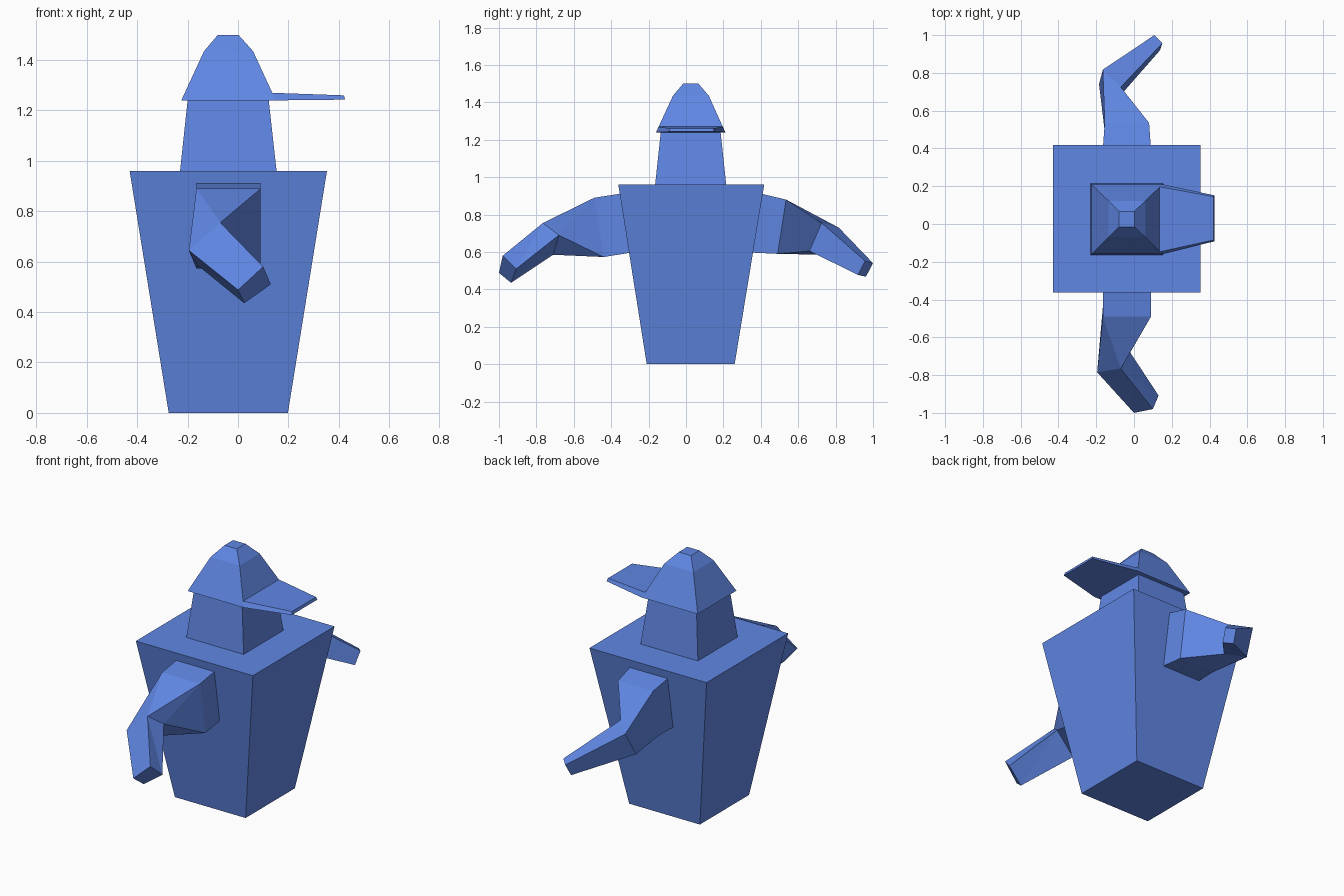
import bpy, bmesh

cube = bpy.data.objects.get("Cube")
if cube:
    bpy.data.objects.remove(cube, do_unlink=True)

blue = bpy.data.materials.new("soft blue")
blue.use_nodes = True
color = (0.117, 0.242, 0.775, 1)
blue.diffuse_color = color
blue.node_tree.nodes["Principled BSDF"].inputs["Base Color"].default_value = color


def loft(name, rings, split=False):
    """Skin a closed flat-faced solid through matching four-corner rings."""
    bm = bmesh.new()
    loops = [[bm.verts.new(p) for p in ring] for ring in rings]
    for a, b in zip(loops, loops[1:]):
        for i in range(4):
            j = (i + 1) % 4
            if split:
                bm.faces.new((a[i], a[j], b[j]))
                bm.faces.new((a[i], b[j], b[i]))
            else:
                bm.faces.new((a[i], a[j], b[j], b[i]))
    bm.faces.new(loops[0])
    bm.faces.new(loops[-1])
    bmesh.ops.recalc_face_normals(bm, faces=bm.faces)
    mesh = bpy.data.meshes.new(name)
    bm.to_mesh(mesh)
    bm.free()
    mesh.materials.append(blue)
    obj = bpy.data.objects.new(name, mesh)
    bpy.context.collection.objects.link(obj)
    return obj


def level(z, x0, x1, y0, y1):
    """Horizontal rectangle at height z."""
    return [(x0, y0, z), (x1, y0, z), (x1, y1, z), (x0, y1, z)]


def cuff(x0, x1, top, bottom):
    """Arm section across x, from its upper and lower (y, z) edges."""
    return [(x0, *top), (x1, *top), (x1, *bottom), (x0, *bottom)]


# Tapered body, head and cap
loft("body", [level(0, -0.275, 0.198, -0.21, 0.26),
              level(0.96, -0.43, 0.353, -0.362, 0.418)])
loft("head", [level(0.96, -0.23, 0.153, -0.165, 0.215),
              level(1.24, -0.2, 0.122, -0.135, 0.185)])
loft("cap", [level(1.24, -0.225, 0.15, -0.16, 0.21),
             level(1.435, -0.135, 0.06, -0.07, 0.122),
             level(1.5, -0.08, 0.002, -0.015, 0.067)])

# Thin brim growing from the cap's lower band
loft("cap_brim", [
    [(0.15, -0.16, 1.24), (0.15, 0.21, 1.24),
     (0.136, 0.197, 1.27), (0.136, -0.147, 1.27)],
    [(0.425, -0.092, 1.243), (0.425, 0.152, 1.243),
     (0.42, 0.145, 1.26), (0.42, -0.085, 1.26)]])

# Arms: shoulder, upper arm, elbow and hand end
loft("right_arm", [
    cuff(-0.165, 0.09, (-0.34, 0.913), (-0.29, 0.597)),
    cuff(-0.165, 0.09, (-0.49, 0.89), (-0.44, 0.573)),
    [(-0.195, -0.785, 0.645), (-0.07, -0.765, 0.755),
     (-0.02, -0.68, 0.69), (-0.16, -0.71, 0.585)],
    [(0.0, -1.0, 0.488), (0.1, -0.98, 0.58),
     (0.13, -0.908, 0.51), (0.025, -0.935, 0.435)]], split=True)
loft("left_arm", [
    cuff(-0.165, 0.09, (0.395, 0.913), (0.345, 0.597)),
    cuff(-0.155, 0.08, (0.535, 0.88), (0.49, 0.59)),
    [(-0.165, 0.817, 0.73), (-0.07, 0.725, 0.755),
     (-0.09, 0.66, 0.605), (-0.185, 0.74, 0.585)],
    [(0.108, 1.0, 0.54), (0.15, 0.957, 0.552),
     (0.138, 0.92, 0.477), (0.095, 0.962, 0.468)]])
